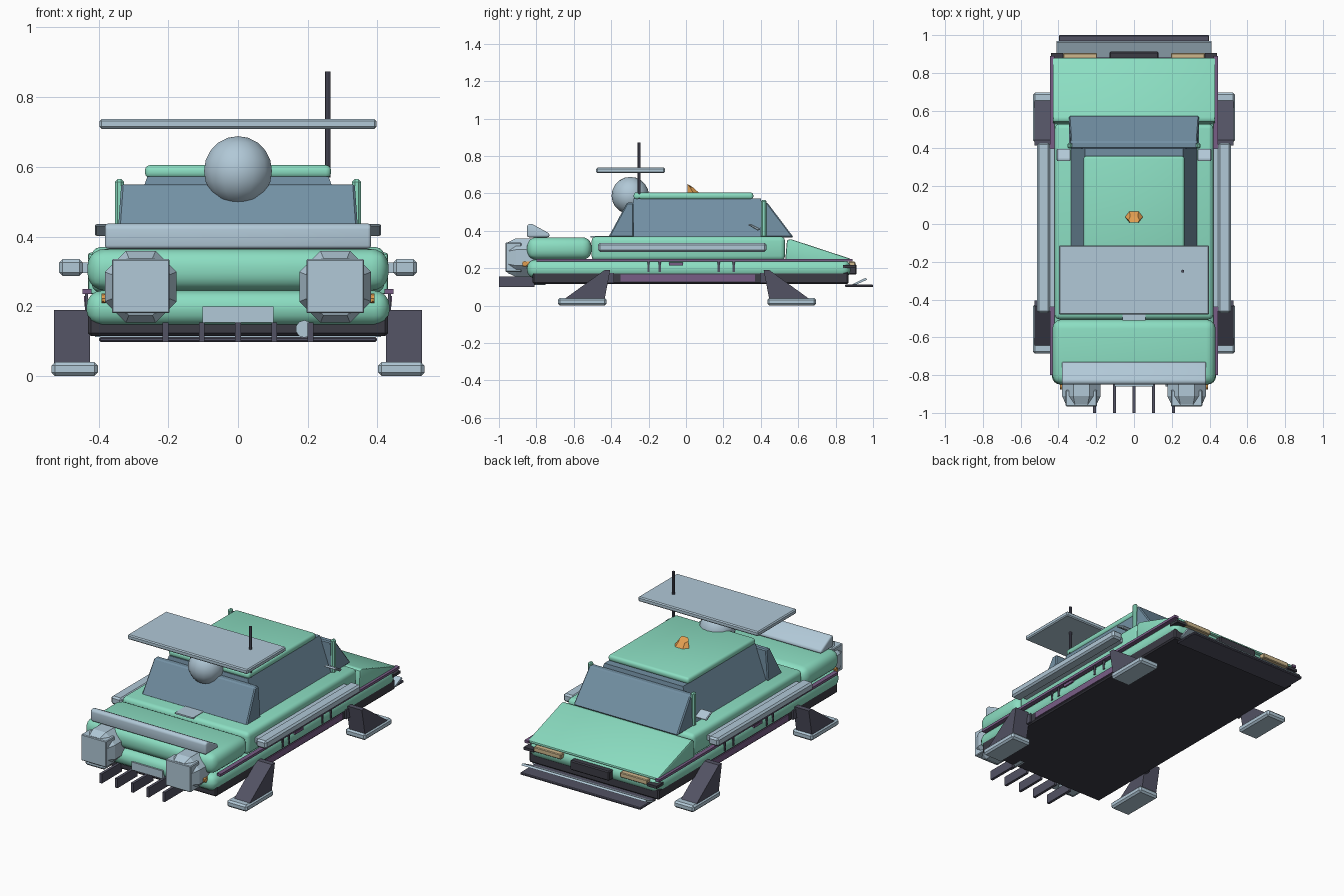
import bpy, bmesh, math
from mathutils import Matrix, Vector

if "Cube" in bpy.data.objects:
    bpy.data.objects.remove(bpy.data.objects["Cube"])


def material(name, rgb):
    m = bpy.data.materials.new(name)
    m.diffuse_color = (*rgb, 1)
    m.use_nodes = True
    m.node_tree.nodes["Principled BSDF"].inputs["Base Color"].default_value = m.diffuse_color
    return m


GREEN = material("mint green", (.26, .73, .54))
PALE = material("pale metal", (.44, .58, .68))
GLASS = material("blue glass", (.17, .28, .37))
GREY = material("dark grey", (.085, .085, .125))
BLACK = material("near black", (.045, .045, .06))
PURPLE = material("purple trim", (.19, .11, .24))
ORANGE = material("orange", (.75, .34, .08))
TAN = material("tan lamp", (.62, .48, .27))


def finish(name, bm, mat, bevel=0, segs=1):
    if bevel:
        bmesh.ops.bevel(bm, geom=bm.edges[:], offset=bevel, segments=segs,
                        profile=.5, affect='EDGES', clamp_overlap=True)
    bmesh.ops.recalc_face_normals(bm, faces=bm.faces[:])
    me = bpy.data.meshes.new(name)
    bm.to_mesh(me)
    bm.free()
    me.materials.append(mat)
    ob = bpy.data.objects.new(name, me)
    bpy.context.collection.objects.link(ob)
    if segs > 1:
        bpy.ops.object.select_all(action='DESELECT')
        ob.select_set(True)
        bpy.context.view_layer.objects.active = ob
        bpy.ops.object.shade_smooth_by_angle()
    return ob


def loft(name, a, b, mat, bevel=0, segs=1):
    """Solid between two matching point loops."""
    bm = bmesh.new()
    va, vb = [bm.verts.new(p) for p in a], [bm.verts.new(p) for p in b]
    bm.faces.new(va)
    bm.faces.new(vb[::-1])
    for i in range(len(va)):
        j = (i + 1) % len(va)
        bm.faces.new((va[i], vb[i], vb[j], va[j]))
    return finish(name, bm, mat, bevel, segs)


def prism(name, x0, x1, yz, mat, bevel=0, segs=1):
    """Side profile (y, z) extruded across x."""
    return loft(name, [(x0, y, z) for y, z in yz], [(x1, y, z) for y, z in yz], mat, bevel, segs)


def box(name, x0, x1, y0, y1, z0, z1, mat, bevel=0, segs=1):
    return prism(name, x0, x1, [(y0, z0), (y1, z0), (y1, z1), (y0, z1)], mat, bevel, segs)


def rect(hx, y0, y1, z):
    return [(-hx, y0, z), (hx, y0, z), (hx, y1, z), (-hx, y1, z)]


def rod(name, p, q, r, n, mat):
    bm = bmesh.new()
    p, q = Vector(p), Vector(q)
    rot = (q - p).to_track_quat('Z', 'Y').to_matrix().to_4x4()
    bmesh.ops.create_cone(bm, cap_ends=True, segments=n, radius1=r, radius2=r,
                          depth=(q - p).length, matrix=Matrix.Translation((p + q) / 2) @ rot)
    return finish(name, bm, mat)


def both_sides(fn, name, x0, x1, *args):
    fn(name + "_right", x0, x1, *args)
    fn(name + "_left", -x1, -x0, *args)


# Hull
box("chassis", -.43, .43, -.82, .87, .115, .18, BLACK, .008)
box("lower_body", -.435, .435, -.85, .88, .145, .245, GREEN, .045, 4)
box("rear_deck", -.432, .432, -.85, -.505, .245, .365, GREEN, .05, 5)
box("middle_body", -.42, .42, -.505, .53, .24, .37, GREEN, .025, 3)
prism("hood", -.43, .43, [(.53, .235), (.88, .235), (.88, .25), (.56, .355), (.54, .35)], GREEN, .008, 2)

# Side trim, rails and doors
both_sides(box, "trim_stripe", .42, .446, -.80, .89, .235, .25, PURPLE)
both_sides(box, "lower_trim", .42, .436, -.35, .37, .128, .165, PURPLE)
both_sides(box, "side_rail", .445, .513, -.47, .43, .287, .335, PALE, .01)
both_sides(box, "rail_mount", .40, .45, -.44, .40, .295, .325, PALE)
for y in (-.2, -.14, .175, .255):
    both_sides(box, "door_strip", .43, .439, y - .006, y + .006, .18, .236, GREY)
both_sides(box, "door_handle", .43, .442, -.09, -.015, .214, .23, PURPLE)

# Cabin
loft("side_windows", rect(.335, -.31, .43, .365), rect(.26, -.28, .40, .572), GLASS)
loft("windshield", rect(.345, .40, .575, .365), rect(.335, .40, .435, .55), GLASS, .006)
loft("rear_window", rect(.348, -.415, -.28, .365), rect(.335, -.315, -.28, .55), GLASS, .006)
box("roof", -.267, .267, -.28, .36, .567, .605, GREEN, .015, 3)
both_sides(box, "pillar", .327, .353, .40, .43, .365, .565, GREEN, .008)
both_sides(prism, "mirror", .335, .41, [(.33, .432), (.345, .437), (.40, .41), (.385, .40)], PALE, .004)

# Roof equipment
loft("beacon", [(-.05, .04, .6), (-.025, .008, .6), (.025, .008, .6), (.05, .04, .6), (.025, .072, .6), (-.025, .072, .6)],
     [(-.03, .02, .635), (-.02, .008, .65), (.02, .008, .65), (.03, .02, .635), (.02, .04, .63), (-.02, .04, .63)], ORANGE)
bm = bmesh.new()
bmesh.ops.create_uvsphere(bm, u_segments=14, v_segments=10, radius=.1,
                          matrix=Matrix.Translation((0, -.298, .588)))
dome = finish("dome", bm, PALE, 0, 2)
box("roof_panel", -.397, .397, -.48, -.113, .709, .737, PALE, .006)
rod("antenna", (.258, -.25, .57), (.258, -.25, .873), .008, 8, GREY)

# Rear wing and deck plate
prism("rear_wing", -.382, .382, [(-.85, .365), (-.85, .43), (-.83, .44), (-.73, .385), (-.73, .365)], PALE, .014, 3)
box("deck_plate", -.06, .06, -.51, -.40, .364, .373, PALE)

# Thrusters: eight-sided collar narrowing to a square nozzle
for s, side in ((1, "right"), (-1, "left")):
    cx, cz = s * .279, .256

    def ring(r, y):
        return [(cx + r * math.cos(math.radians(22.5 + 45 * i)), y,
                 cz + r * math.sin(math.radians(22.5 + 45 * i))) for i in range(8)]

    loft("thruster_collar_" + side, ring(.111, -.80), ring(.111, -.91), PALE)
    loft("thruster_taper_" + side, ring(.111, -.91), ring(.088, -.955), PALE)
    box("thruster_nozzle_" + side, cx - .083, cx + .083, -.965, -.88, cz - .076, cz + .08, PALE, .004)
    rod("tail_light_" + side, (s * .372, -.875, .223), (s * .372, -.83, .223), .016, 8, ORANGE)
    rod("side_marker_" + side, (s * .37, -.862, .223), (s * .392, -.862, .223), .014, 8, ORANGE)

# Rear fins, plate, exhaust
for i in range(-2, 3):
    box("rear_fin", i * .104 - .008, i * .104 + .008, -1, -.81, .098, .154, GREY)
box("rear_plate", -.102, .102, -.86, -.84, .153, .20, PALE)
rod("exhaust", (.19, -.86, .135), (.19, -.75, .135), .025, 10, PALE)

# Nose: lamps, grille, splitter
both_sides(box, "headlight", .195, .375, .87, .905, .205, .235, TAN, .004)
box("grille", -.13, .13, .87, .912, .165, .222, BLACK, .006)
both_sides(box, "nose_corner", .375, .44, .84, .905, .2, .216, BLACK)
box("splitter", -.398, .398, .85, 1, .098, .112, GREY, .004)
prism("nose_blade", -.41, .41, [(.885, .112), (.96, .148), (.968, .138), (.91, .112)], PALE)

# Landing legs and pads
for end, y0, d in (("rear", -.405, -1), ("front", .415, 1)):
    both_sides(prism, end + "_leg", .425, .528,
               [(y0, .19), (y0 + d * .03, .19), (y0 + d * .245, .035), (y0 + d * .03, .035)], GREY)
    both_sides(box, end + "_pad", .402, .535, min(y0 + d * .02, y0 + d * .28),
               max(y0 + d * .02, y0 + d * .28), 0, .04, PALE, .01)
    both_sides(box, end + "_leg_mount", .38, .44, y0 - .02, y0 + .02, .12, .175, GREY)
